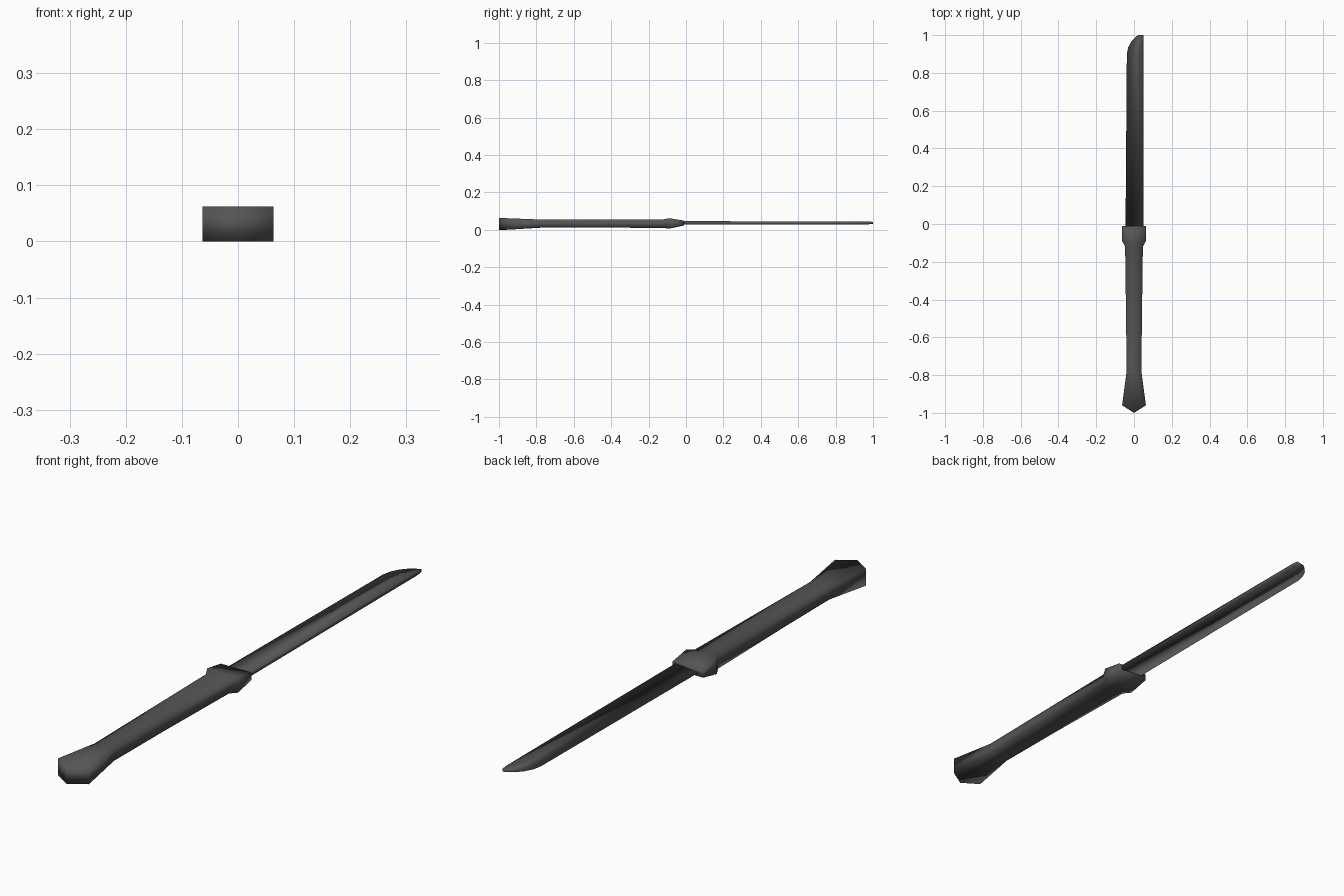
import bpy, bmesh

if "Cube" in bpy.data.objects:
    bpy.data.objects.remove(bpy.data.objects["Cube"])

ZC = 0.031  # mid height of the knife

dark = bpy.data.materials.new("dark_grey")
dark.diffuse_color = (0.09, 0.09, 0.09, 1)
dark.use_nodes = True
dark.node_tree.nodes["Principled BSDF"].inputs["Base Color"].default_value = dark.diffuse_color


def loft(name, rings):
    """Skin a list of equal-sized vertex rings and close both ends."""
    bm = bmesh.new()
    loops = [[bm.verts.new(p) for p in ring] for ring in rings]
    for a, b in zip(loops, loops[1:]):
        n = len(a)
        for i in range(n):
            j = (i + 1) % n
            bm.faces.new((a[i], a[j], b[j], b[i]))
    bm.faces.new(loops[0])
    bm.faces.new(loops[-1])
    bmesh.ops.recalc_face_normals(bm, faces=bm.faces)
    mesh = bpy.data.meshes.new(name)
    bm.to_mesh(mesh)
    bm.free()
    mesh.materials.append(dark)
    for p in mesh.polygons:
        p.use_smooth = True
    obj = bpy.data.objects.new(name, mesh)
    bpy.context.collection.objects.link(obj)
    return obj


def box_ring(y, w, h, zc=ZC, point=0.0):
    """Rectangular section; the middle of top and bottom may be pushed back."""
    return [(-w, y, zc - h), (0, y - point, zc - h), (w, y, zc - h),
            (w, y, zc + h), (0, y - point, zc + h), (-w, y, zc + h)]


# Handle with flared, pointed pommel and flared guard: y, half width, half height
handle = loft("handle", [
    box_ring(-0.96, 0.063, 0.031, point=0.04),
    box_ring(-0.78, 0.039, 0.022, 0.033),
    box_ring(-0.50, 0.042, 0.022, 0.034),
    box_ring(-0.12, 0.047, 0.023, 0.033),
    box_ring(-0.09, 0.063, 0.028, 0.034),
    box_ring(-0.01, 0.063, 0.013, 0.036),
])

# Wedge blade: cutting edge on -x, thick spine on +x: y, edge x, half thickness
blade = loft("blade", [
    [(edge, y, 0.037), (0.05, y, 0.037 - t), (0.05, y, 0.037 + t)]
    for y, edge, t in [
        (-0.04, -0.045, 0.009), (0.90, -0.038, 0.008), (0.935, -0.031, 0.008),
        (0.965, -0.015, 0.008), (0.985, 0.003, 0.007), (1.0, 0.022, 0.005)]
])
